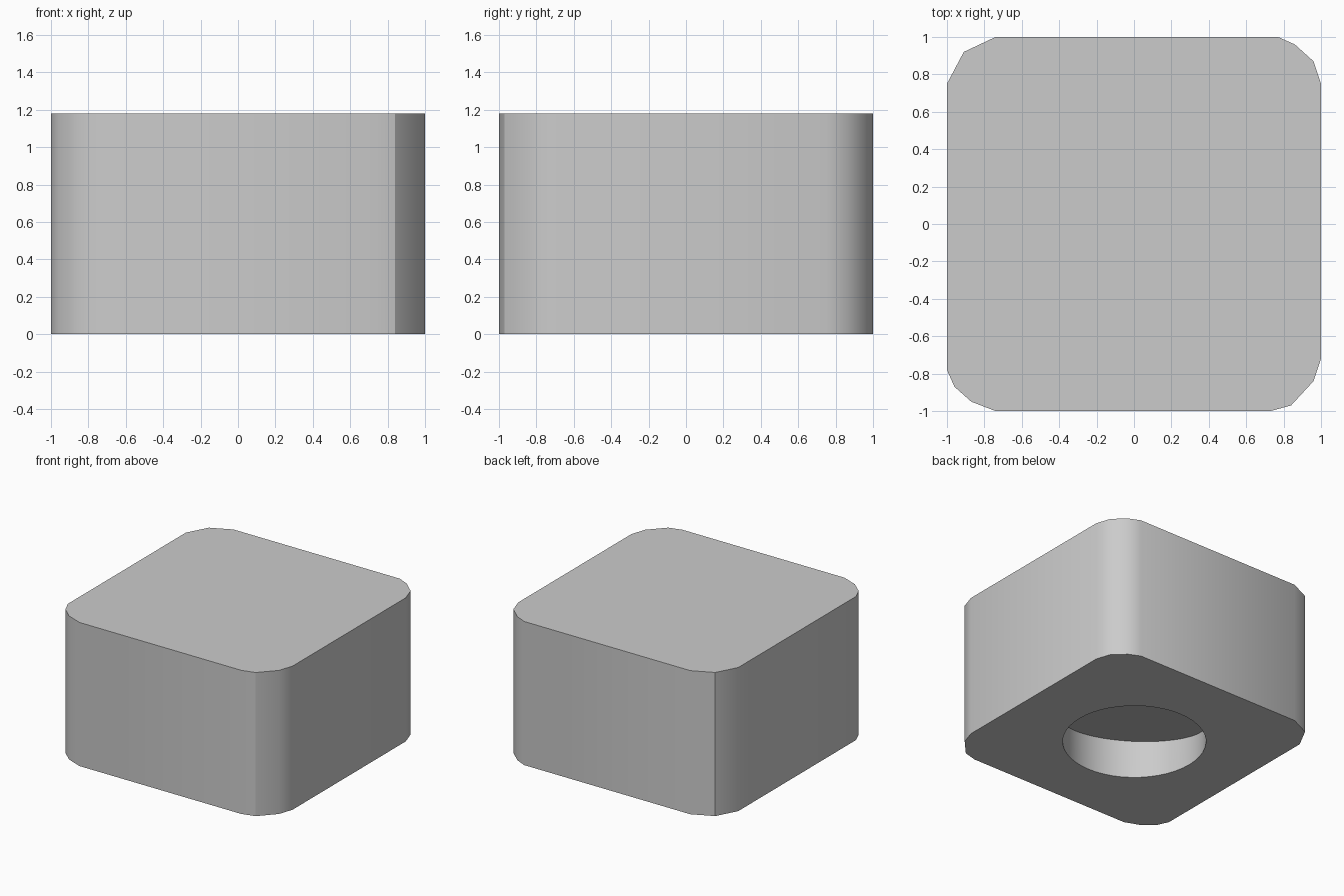
import bpy, bmesh
from math import sin, cos, tau, radians

cube = bpy.data.objects.get("Cube")
if cube:
    bpy.data.objects.remove(cube)

HEIGHT = 1.18
HOLE_RADIUS = 0.54
HOLE_CENTRE = (-0.02, -0.02)
SEGMENTS = 48

# Uneven rounded-square outline, counter-clockwise from the front left corner
OUTLINE = [
    (0.73, -1), (0.84, -0.97), (0.96, -0.84), (1, -0.72),
    (1, 0.75), (0.96, 0.87), (0.86, 0.96), (0.77, 1),
    (-0.74, 1), (-0.91, 0.92), (-1, 0.75),
    (-1, -0.78), (-0.96, -0.87), (-0.87, -0.95), (-0.74, -1),
]


def ring(bm, points):
    """Closed loop of vertices and edges."""
    verts = [bm.verts.new(p) for p in points]
    edges = [bm.edges.new((a, b)) for a, b in zip(verts, verts[1:] + verts[:1])]
    return verts, edges


def bridge(bm, low, high):
    """Wall of quads between two matching loops."""
    n = len(low)
    for i in range(n):
        j = (i + 1) % n
        bm.faces.new((low[i], low[j], high[j], high[i]))


def hole_depth(x, y):
    """The floor of the recess is slanted."""
    return max(0.01, 0.158 - 0.14 * x - 0.24 * y)


bm = bmesh.new()

# Outer wall and flat top
base, base_edges = ring(bm, [(x, y, 0) for x, y in OUTLINE])
top, _ = ring(bm, [(x, y, HEIGHT) for x, y in OUTLINE])
bridge(bm, base, top)
bm.faces.new(top)

# Round recess in the underside
circle = [(HOLE_CENTRE[0] + HOLE_RADIUS * cos(tau * i / SEGMENTS),
           HOLE_CENTRE[1] + HOLE_RADIUS * sin(tau * i / SEGMENTS))
          for i in range(SEGMENTS)]
rim, rim_edges = ring(bm, [(x, y, 0) for x, y in circle])
floor, _ = ring(bm, [(x, y, hole_depth(x, y)) for x, y in circle])
bridge(bm, rim, floor)
bm.faces.new(floor)

# Underside around the recess
bmesh.ops.triangle_fill(bm, edges=base_edges + rim_edges, use_beauty=True)
bmesh.ops.recalc_face_normals(bm, faces=bm.faces[:])

mesh = bpy.data.meshes.new("block")
bm.to_mesh(mesh)
bm.free()
block = bpy.data.objects.new("block", mesh)
bpy.context.collection.objects.link(block)

# Plain grey
grey = bpy.data.materials.new("light_grey")
grey.use_nodes = True
colour = (0.6, 0.6, 0.6, 1)
grey.diffuse_color = colour
grey.node_tree.nodes["Principled BSDF"].inputs["Base Color"].default_value = colour
mesh.materials.append(grey)

bpy.ops.object.select_all(action='DESELECT')
block.select_set(True)
bpy.context.view_layer.objects.active = block
bpy.ops.object.shade_smooth_by_angle(angle=radians(30))
